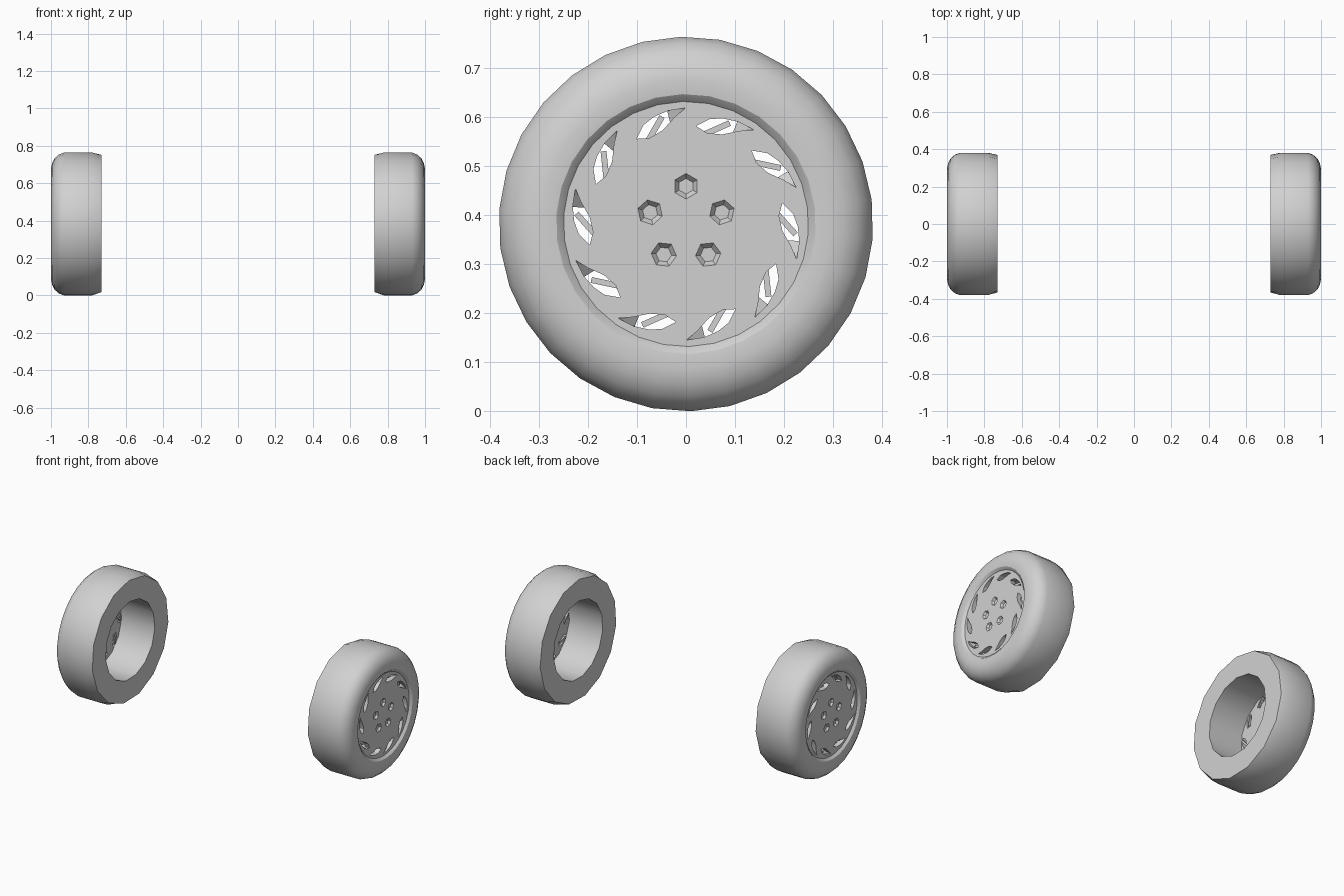
import bpy, bmesh
from math import sin, cos, radians, pi
from mathutils import Matrix, Vector

if "Cube" in bpy.data.objects:
    bpy.data.objects.remove(bpy.data.objects["Cube"])

SIDES = 30
CENTRE_Z = 0.382
FACE, BACK = 0.985, 0.955      # hub plate front and back

grey = bpy.data.materials.new("plain_grey")
grey.use_nodes = True
grey.diffuse_color = (0.64, 0.64, 0.64, 1)
grey.node_tree.nodes["Principled BSDF"].inputs["Base Color"].default_value = grey.diffuse_color


def polar(x, r, angle):
    return Vector((x, r * cos(angle), CENTRE_Z + r * sin(angle)))


def ring(bm, x, r, coarse=False):
    """Circle around the axle; coarse rings have half as many corners."""
    verts = []
    for i in range(SIDES):
        rr = r * cos(2 * pi / SIDES) if coarse and i % 2 else r
        verts.append(bm.verts.new(polar(x, rr, radians(91.5) + 2 * pi * i / SIDES)))
    return verts


def bridge(bm, a, b):
    n = len(a)
    for i in range(n):
        bm.faces.new((a[i], a[(i + 1) % n], b[(i + 1) % n], b[i]))


def prism(bm, low, high):
    a = [bm.verts.new(p) for p in low]
    b = [bm.verts.new(p) for p in high]
    bridge(bm, a, b)
    bm.faces.new(a)
    bm.faces.new(b)


def finish(bm, name):
    bmesh.ops.recalc_face_normals(bm, faces=bm.faces)
    mesh = bpy.data.meshes.new(name)
    bm.to_mesh(mesh)
    bm.free()
    mesh.materials.append(grey)
    obj = bpy.data.objects.new(name, mesh)
    bpy.context.collection.objects.link(obj)
    return obj


def smooth(obj, angle):
    bpy.ops.object.select_all(action='DESELECT')
    obj.select_set(True)
    bpy.context.view_layer.objects.active = obj
    bpy.ops.object.shade_smooth_by_angle(angle=radians(angle))


def make_tyre():
    bm = bmesh.new()
    profile = [(0.73, 0.238, True), (0.73, 0.37, True), (0.78, 0.382, False),
               (0.93, 0.382, False), (0.957, 0.372, False), (0.98, 0.352, False),
               (0.994, 0.325, False), (1.0, 0.295, False), (0.997, 0.265, False),
               (FACE, 0.25, False), (0.962, 0.238, True)]
    rings = [ring(bm, *p) for p in profile]
    for a, b in zip(rings, rings[1:] + rings[:1]):
        bridge(bm, a, b)
    return finish(bm, "left_tyre")


def make_cutter():
    """Ten ramped vents and five tapered hexagonal sockets."""
    bm = bmesh.new()
    lens = [(-.056, -.012), (-.035, .012), (-.01, .023), (.02, .028),
            (.056, .025), (.03, .012), (0, -.008), (-.03, -.017)]
    for i in range(10):
        a = radians(104 - 36 * i)
        out = Vector((0, cos(a), sin(a)))
        along = Vector((0, sin(a), -cos(a)))
        flat = [polar(0, 0.205, a) + along * u + out * v for u, v in lens]
        depth = [0.002 + (0.056 - u) * 0.75 for u, v in lens]
        prism(bm, [p + Vector((FACE - d, 0, 0)) for p, d in zip(flat, depth)],
              [p + Vector((FACE + 0.01, 0, 0)) for p in flat])
    for i in range(5):
        a = radians(90 + 72 * i)
        c = polar(0, 0.077, a)

        def hexagon(x, r):
            return [c + Vector((x, r * cos(a + k * pi / 3), r * sin(a + k * pi / 3)))
                    for k in range(6)]
        prism(bm, hexagon(FACE - 0.012, 0.016), hexagon(FACE + 0.006, 0.031))
    return finish(bm, "hub_cutter")


def make_hub():
    bm = bmesh.new()
    front, back = ring(bm, FACE, 0.25), ring(bm, BACK, 0.246)
    bridge(bm, front, back)
    bm.faces.new(front)
    bm.faces.new(back)
    hub = finish(bm, "left_hub")
    cutter = make_cutter()
    mod = hub.modifiers.new("openings", 'BOOLEAN')
    mod.operation, mod.solver, mod.object = 'DIFFERENCE', 'EXACT', cutter
    bpy.ops.object.select_all(action='DESELECT')
    bpy.context.view_layer.objects.active = hub
    hub.select_set(True)
    bpy.ops.object.modifier_apply(modifier=mod.name)
    bpy.data.objects.remove(cutter)
    return hub


def make_bars():
    """A slanted strut behind each vent."""
    bm = bmesh.new()
    for i in range(10):
        a = radians(104 - 36 * i)
        centre = polar(0.955, 0.202, a) + Vector((0, sin(a), -cos(a))) * -0.016
        bmesh.ops.create_cube(bm, size=1, matrix=Matrix.Translation(centre)
                              @ Matrix.Rotation(a - radians(44), 4, 'X')
                              @ Matrix.Diagonal((0.01, 0.062, 0.012, 1)))
    return finish(bm, "left_vent_bars")


def mirror_copy(obj):
    mesh = obj.data.copy()
    mesh.transform(Matrix.Diagonal((-1, 1, 1, 1)))
    mesh.flip_normals()
    twin = bpy.data.objects.new(obj.name.replace("left", "right"), mesh)
    bpy.context.collection.objects.link(twin)
    return twin


# Left wheel, then its mirror image on the right
for part, angle in ((make_tyre(), 32), (make_hub(), 20), (make_bars(), 20)):
    smooth(part, angle)
    smooth(mirror_copy(part), angle)
